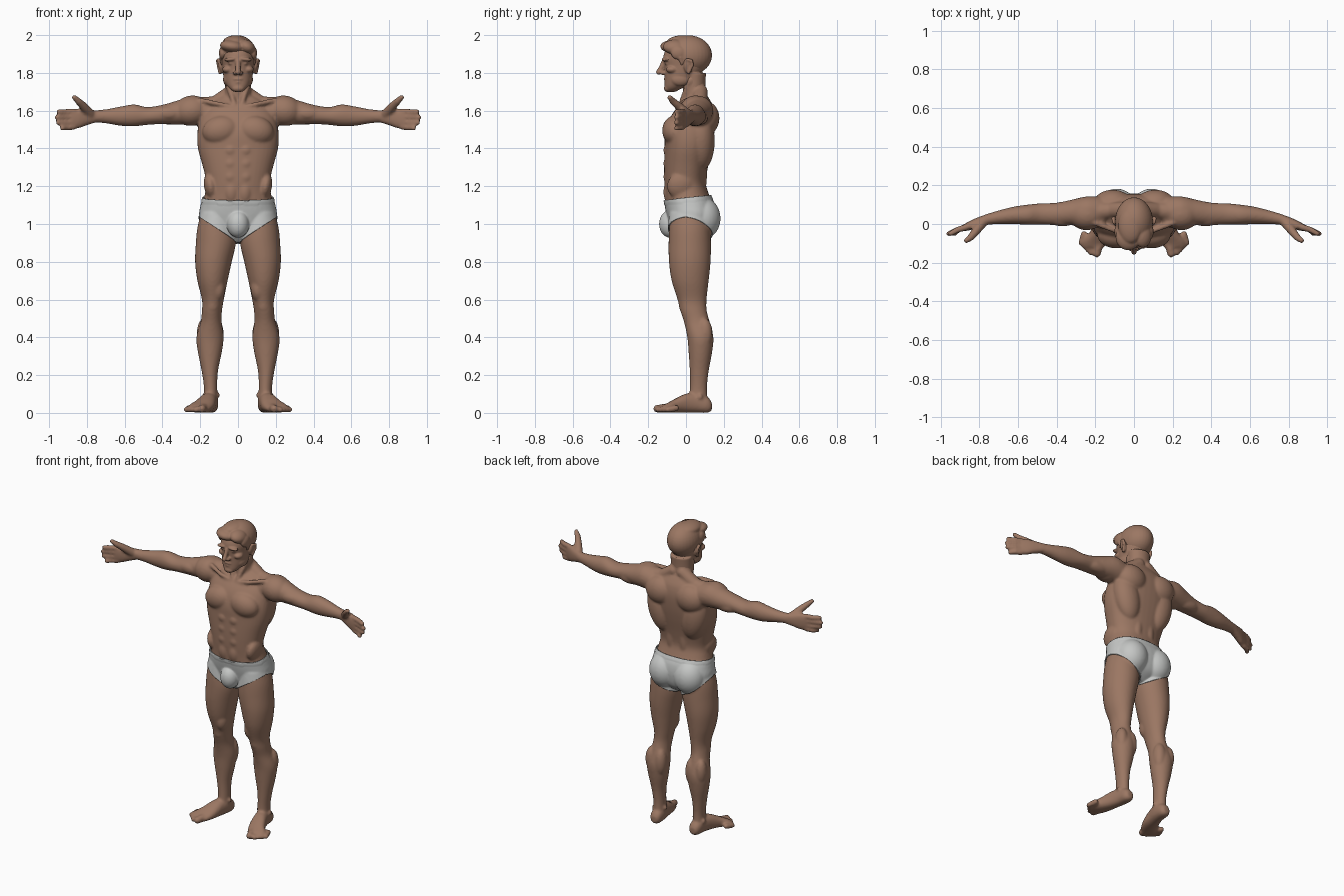
import bpy, bmesh, math
from mathutils import Vector, Matrix

if "Cube" in bpy.data.objects:
    bpy.data.objects.remove(bpy.data.objects["Cube"], do_unlink=True)


def material(name, rgb):
    mat = bpy.data.materials.new(name)
    mat.use_nodes = True
    mat.diffuse_color = (*rgb, 1)
    mat.node_tree.nodes["Principled BSDF"].inputs["Base Color"].default_value = (*rgb, 1)
    return mat


SKIN = material("brown skin", (.33, .185, .125))
CLOTH = material("pale grey cloth", (.56, .57, .56))


def blob(bm, loc, size, tilt=0, axis="Y"):
    """Ellipsoid, tilted in degrees about one axis."""
    m = Matrix.Translation(loc) @ Matrix.Rotation(math.radians(tilt), 4, axis) @ Matrix.Diagonal((*size, 1))
    bmesh.ops.create_uvsphere(bm, u_segments=32, v_segments=20, radius=1, matrix=m)


def limb(bm, *points):
    """Round-jointed chain through (x, y, z, radius) points."""
    for p in points:
        blob(bm, p[:3], [p[3]] * 3)
    for p, q in zip(points, points[1:]):
        a, b = Vector(p[:3]), Vector(q[:3])
        turn = (b - a).to_track_quat("Z", "Y").to_matrix().to_4x4()
        bmesh.ops.create_cone(bm, cap_ends=True, segments=24, radius1=p[3], radius2=q[3],
                              depth=(b - a).length, matrix=Matrix.Translation((a + b) / 2) @ turn)


def loft(bm, rows, axis="Z", power=2.0, steps=5, sides=40):
    """Smooth skin through rows of (x, y, z, half width, half depth) across an axis."""
    u, v = {"X": ("Y", "Z"), "Y": ("X", "Z"), "Z": ("X", "Y")}[axis]
    unit = {"X": Vector((1, 0, 0)), "Y": Vector((0, 1, 0)), "Z": Vector((0, 0, 1))}
    rows = [Vector(r) for r in rows]
    fine = []
    for i in range(len(rows) - 1):
        p0, p1, p2 = rows[max(i - 1, 0)], rows[i], rows[i + 1]
        p3 = rows[min(i + 2, len(rows) - 1)]
        for k in range(steps):
            t = k / steps
            fine.append(p1 + (p2 - p0) * (t / 2) + (p0 * 2 - p1 * 5 + p2 * 4 - p3) * (t * t / 2)
                        + (p1 * 3 - p0 - p2 * 3 + p3) * (t ** 3 / 2))
    fine.append(rows[-1])

    def bend(c):
        return math.copysign(abs(c) ** (2 / power), c)
    rings = []
    for r in fine:
        centre = Vector(r[:3])
        angles = [math.tau * j / sides for j in range(sides)]
        rings.append([bm.verts.new(centre + unit[u] * (r[3] * bend(math.cos(t)))
                                   + unit[v] * (r[4] * bend(math.sin(t)))) for t in angles])
    faces = [bm.faces.new(rings[0]), bm.faces.new(rings[-1])]
    for lo, hi in zip(rings, rings[1:]):
        for j in range(sides):
            n = (j + 1) % sides
            faces.append(bm.faces.new((lo[j], lo[n], hi[n], hi[j])))
    bmesh.ops.recalc_face_normals(bm, faces=faces)


def mirror(bm):
    copy = bmesh.ops.duplicate(bm, geom=bm.verts[:] + bm.edges[:] + bm.faces[:])["geom"]
    for vert in (g for g in copy if isinstance(g, bmesh.types.BMVert)):
        vert.co.x *= -1
    bmesh.ops.reverse_faces(bm, faces=[g for g in copy if isinstance(g, bmesh.types.BMFace)])


def finish(bm, name, mat):
    mesh = bpy.data.meshes.new(name)
    bm.to_mesh(mesh)
    bm.free()
    mesh.materials.append(mat)
    mesh.shade_smooth()
    obj = bpy.data.objects.new(name, mesh)
    bpy.context.scene.collection.objects.link(obj)
    return obj


def fuse(bm, name, voxel, rounds):
    """Merge overlapping forms into one smooth surface."""
    obj = finish(bm, name, SKIN)
    remesh = obj.modifiers.new("fuse", "REMESH")
    remesh.mode, remesh.voxel_size = "VOXEL", voxel
    soft = obj.modifiers.new("soften", "SMOOTH")
    soft.factor, soft.iterations = .5, rounds
    bpy.context.view_layer.update()
    obj.data = bpy.data.meshes.new_from_object(obj.evaluated_get(bpy.context.evaluated_depsgraph_get()))
    obj.modifiers.clear()
    obj.data.materials.clear()
    obj.data.materials.append(SKIN)
    obj.data.shade_smooth()
    return obj


# Trunk and neck
bm = bmesh.new()
loft(bm, [(0, .02, .91, .04, .05), (0, .03, .96, .13, .1), (0, .03, 1.03, .195, .12), (0, .02, 1.1, .19, .125),
          (0, .005, 1.16, .175, .115), (0, -.005, 1.22, .168, .11), (0, 0, 1.3, .185, .116),
          (0, .012, 1.4, .212, .125), (0, .02, 1.48, .215, .13), (0, .035, 1.56, .2, .12),
          (0, .05, 1.62, .17, .095), (0, .06, 1.66, .12, .065), (0, .06, 1.69, .07, .045)], power=2.3)
loft(bm, [(0, .05, 1.58, .085, .075), (0, .048, 1.66, .073, .062), (0, .042, 1.72, .068, .06),
          (0, .045, 1.8, .07, .06)])
blob(bm, (0, -.085, 1), (.05, .05, .065))
# Trunk muscles
blob(bm, (.09, -.058, 1.495), (.1, .068, .078), 12)
blob(bm, (.125, .08, 1.44), (.085, .072, .16), 12)
blob(bm, (.11, .105, 1.56), (.1, .072, .09))
blob(bm, (.045, .06, 1.27), (.04, .052, .17))
blob(bm, (.09, .085, 1.03), (.092, .09, .105))
for z in (1.39, 1.32, 1.25):
    blob(bm, (.04, -.088, z), (.037, .032, .036))
blob(bm, (.035, -.07, 1.17), (.045, .05, .075))
blob(bm, (.145, -.03, 1.2), (.035, .07, .07), 10)
limb(bm, (.03, .075, 1.7, .04), (.12, .07, 1.635, .042), (.22, .06, 1.615, .055))
limb(bm, (.02, -.035, 1.615, .013), (.1, -.035, 1.635, .012), (.2, .005, 1.655, .014))
limb(bm, (.06, .02, 1.76, .015), (.015, -.035, 1.62, .012))
# Leg
loft(bm, [(.11, .02, 1.06, .085, .1), (.115, .02, .98, .1, .108), (.117, .02, .9, .106, .112),
          (.13, .02, .8, .097, .11), (.135, .022, .7, .08, .098), (.133, .032, .6, .058, .077),
          (.138, .04, .54, .053, .07), (.142, .058, .48, .056, .068), (.148, .076, .4, .072, .069),
          (.149, .076, .32, .063, .062), (.149, .07, .22, .043, .05), (.145, .066, .13, .035, .045),
          (.145, .065, .05, .038, .05)])
blob(bm, (.135, -.004, .57), (.036, .034, .045))
blob(bm, (.105, -.01, .66), (.038, .05, .07))
blob(bm, (.115, .1, .41), (.04, .042, .09))
blob(bm, (.182, .1, .42), (.036, .04, .08))
limb(bm, (.11, .065, .095, .015), (.18, .075, .085, .015))
# Foot and toes
loft(bm, [(.143, .137, .035, .02, .02), (.143, .115, .042, .036, .041), (.147, .06, .052, .042, .051),
          (.16, .005, .052, .046, .051), (.178, -.05, .04, .055, .039), (.2, -.09, .029, .063, .028),
          (.208, -.12, .022, .055, .02)], axis="Y", power=2.3)
limb(bm, (.18, -.1, .026, .024), (.192, -.152, .022, .021))
for i in range(4):
    limb(bm, (.21 + i * .016, -.095 + i * .014, .025, .017), (.222 + i * .017, -.148 + i * .017, .017, .015))
# Arm
loft(bm, [(.15, .06, 1.585, .08, .075), (.24, .065, 1.602, .078, .077), (.32, .06, 1.59, .066, .064),
          (.4, .052, 1.58, .058, .051), (.48, .052, 1.572, .055, .047), (.55, .048, 1.575, .052, .058),
          (.62, .045, 1.571, .045, .051), (.7, .035, 1.57, .035, .037), (.77, .022, 1.57, .027, .031)], axis="X")
blob(bm, (.245, .05, 1.6), (.095, .082, .08), 10)
blob(bm, (.37, .03, 1.585), (.08, .042, .04))
blob(bm, (.35, .075, 1.565), (.09, .042, .04))
# Hand, fingers and thumb
loft(bm, [(.75, .027, 1.57, .027, .032), (.8, .01, 1.565, .027, .042), (.84, -.005, 1.56, .025, .052),
          (.88, -.02, 1.556, .018, .05)], axis="X", power=2.4)
for i, reach in enumerate((.948, .958, .952, .93)):
    z = 1.596 - i * .027
    limb(bm, (.87, -.017, z, .0165), (.91, -.029, z - .002 - i * .001, .0155), (reach, -.05, z - .002 - i * .002, .0135))
limb(bm, (.785, .005, 1.585, .026), (.82, -.04, 1.625, .022), (.845, -.07, 1.65, .018), (.866, -.085, 1.67, .014))
mirror(bm)
body = fuse(bm, "body", .0075, 5)

# Head
bm = bmesh.new()
loft(bm, [(0, -.078, 1.7, .022, .022), (0, -.066, 1.72, .048, .046), (0, -.038, 1.755, .07, .074),
          (0, -.016, 1.8, .08, .097), (0, -.004, 1.84, .085, .112), (0, .004, 1.88, .09, .125),
          (0, .01, 1.92, .086, .118), (0, .012, 1.96, .066, .092), (0, .014, 1.985, .03, .045)], power=2.15)
loft(bm, [(0, .05, 1.64, .07, .058), (0, .044, 1.72, .068, .058), (0, .044, 1.8, .072, .062)])
blob(bm, (0, -.095, 1.718), (.034, .022, .02))
blob(bm, (.055, -.03, 1.765), (.024, .05, .035))
# Face
limb(bm, (0, -.116, 1.862, .013), (0, -.132, 1.825, .013), (0, -.145, 1.804, .014))
blob(bm, (.014, -.122, 1.8), (.013, .018, .011))
blob(bm, (.038, -.108, 1.872), (.036, .021, .011), 6)
blob(bm, (.036, -.097, 1.85), (.017, .017, .009))
blob(bm, (.055, -.073, 1.818), (.028, .033, .02))
blob(bm, (0, -.1, 1.767), (.03, .018, .009))
blob(bm, (0, -.098, 1.75), (.025, .018, .009))
# Ear with raised rim
blob(bm, (.093, .012, 1.835), (.011, .024, .038), 14)
limb(bm, (.092, -.004, 1.85, .008), (.103, .006, 1.871, .008), (.108, .028, 1.865, .009),
     (.105, .034, 1.84, .008), (.096, .014, 1.802, .009))
mirror(bm)
fuse(bm, "head", .0048, 4)

# Hair: cap trimmed along the hairline, then a swept fringe
bm = bmesh.new()
blob(bm, (0, .012, 1.893), (.098, .126, .106))
cut = bmesh.ops.bisect_plane(bm, geom=bm.verts[:] + bm.edges[:] + bm.faces[:], plane_co=(0, -.115, 1.925),
                             plane_no=(0, .75, 1), clear_inner=True)
rim = [e for e in cut["geom_cut"] if isinstance(e, bmesh.types.BMEdge)]
bmesh.ops.holes_fill(bm, edges=rim, sides=0)
blob(bm, (-.03, -.068, 1.94), (.066, .068, .034), 8)
blob(bm, (.045, -.06, 1.938), (.048, .062, .036), 28)
blob(bm, (-.02, -.01, 1.965), (.062, .09, .034), -6)
for side in (-1, 1):
    blob(bm, (side * .083, -.04, 1.905), (.018, .04, .035))
    limb(bm, (side * .088, -.03, 1.88, .012), (side * .085, -.022, 1.845, .007))
fuse(bm, "hair", .0055, 3)

# Briefs: a shell lifted off the body, trimmed at waist and leg openings
bm = bmesh.new()
bm.from_mesh(body.data)
far = [f for f in bm.faces if not .84 < f.calc_center_median().z < 1.22 or abs(f.calc_center_median().x) > .3]
bmesh.ops.delete(bm, geom=far, context="FACES")
WAIST, LEG, RISE, DROP = 1.137, .9, .68, .25


def trim(faces, point, normal):
    geom = set(faces)
    for f in faces:
        geom.update(f.edges, f.verts)
    bmesh.ops.bisect_plane(bm, geom=list(geom), plane_co=point, plane_no=normal)


trim(bm.faces[:], (0, 0, WAIST), (0, -.1, 1))
for side in (-1, 1):
    for back in (0, 1):
        quarter = [f for f in bm.faces if f.calc_center_median().x * side > 0
                   and (f.calc_center_median().y > 0) == bool(back)]
        trim(quarter, (0, 0, LEG), (-RISE * side, DROP * back, 1))


def outside(p):
    return p.z > WAIST + .1 * p.y or p.z < LEG + RISE * abs(p.x) - DROP * max(p.y, 0)


bmesh.ops.delete(bm, geom=[f for f in bm.faces if outside(f.calc_center_median())], context="FACES")
bm.normal_update()
for vert in bm.verts:
    band = WAIST + .1 * vert.co.y - vert.co.z < .022
    vert.co += vert.normal * (.004 if band else .002)
briefs = finish(bm, "briefs", CLOTH)
shell = briefs.modifiers.new("thickness", "SOLIDIFY")
shell.thickness, shell.offset = .006, 1
